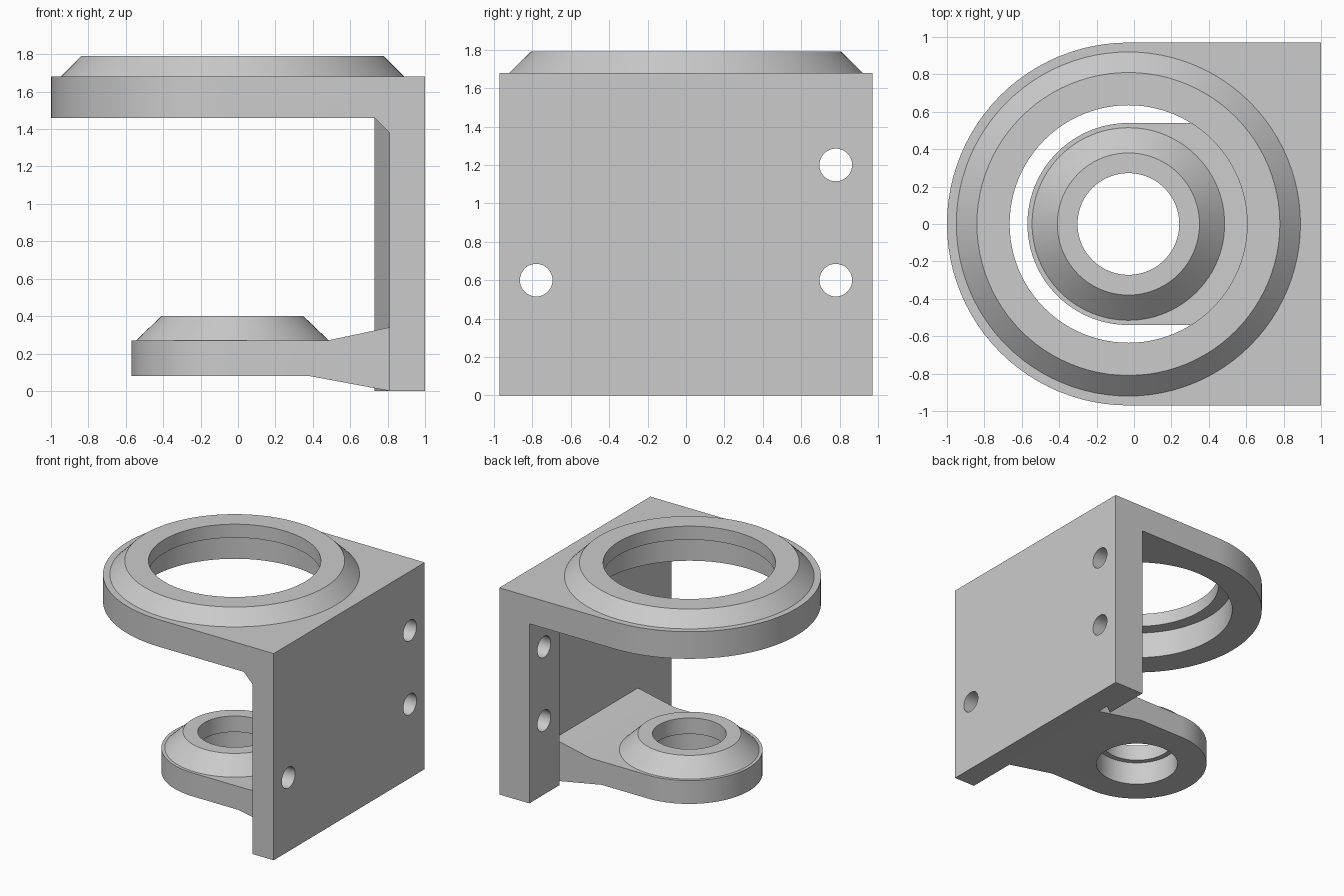
import bpy, bmesh, math
from mathutils import Vector

cube = bpy.data.objects.get("Cube")
if cube:
    bpy.data.objects.remove(cube, do_unlink=True)

grey = bpy.data.materials.new("plain grey")
grey.use_nodes = True
colour = (0.6, 0.6, 0.6, 1)
grey.diffuse_color = colour
grey.node_tree.nodes["Principled BSDF"].inputs["Base Color"].default_value = colour

CX = -0.03       # shared axis of both rings
WALL_X = 0.81    # inner face of the back wall
HALF = 0.97      # half width of the bracket
SEG = 96


def finish(bm, name):
    bmesh.ops.recalc_face_normals(bm, faces=bm.faces)
    mesh = bpy.data.meshes.new(name)
    bm.to_mesh(mesh)
    bm.free()
    mesh.materials.append(grey)
    ob = bpy.data.objects.new(name, mesh)
    bpy.context.collection.objects.link(ob)
    return ob


def prism(name, outline, lo, hi, axis="z"):
    """Extrude an outline: XY along z, or XZ along y."""
    bm = bmesh.new()
    place = (lambda a, b: (a, b, lo)) if axis == "z" else (lambda a, b: (a, lo, b))
    face = bm.faces.new([bm.verts.new(place(a, b)) for a, b in outline])
    out = bmesh.ops.extrude_face_region(bm, geom=[face])
    verts = [v for v in out["geom"] if isinstance(v, bmesh.types.BMVert)]
    step = Vector((0, 0, hi - lo)) if axis == "z" else Vector((0, hi - lo, 0))
    bmesh.ops.translate(bm, verts=verts, vec=step)
    return finish(bm, name)


def tongue(radius, end):
    """Half circle on the left, straight sides running to x = end."""
    arc = [math.pi / 2 + math.pi * i / (SEG // 2) for i in range(SEG // 2 + 1)]
    pts = [(CX + radius * math.cos(a), radius * math.sin(a)) for a in arc]
    return pts + [(end, -radius), (end, radius)]


def circle(radius):
    turn = [math.tau * i / SEG for i in range(SEG)]
    return [(CX + radius * math.cos(a), radius * math.sin(a)) for a in turn]


def lathe(name, profile):
    bm = bmesh.new()
    verts = [bm.verts.new((CX + r, 0, z)) for r, z in profile]
    edges = [bm.edges.new((v, verts[i - 1])) for i, v in enumerate(verts)]
    bmesh.ops.spin(bm, geom=verts + edges, cent=(CX, 0, 0), axis=(0, 0, 1),
                   angle=math.tau, steps=SEG, use_merge=True)
    bmesh.ops.remove_doubles(bm, verts=bm.verts, dist=0.0001)
    return finish(bm, name)


def select(ob):
    bpy.ops.object.select_all(action="DESELECT")
    ob.select_set(True)
    bpy.context.view_layer.objects.active = ob


def combine(ob, other, operation):
    select(ob)
    mod = ob.modifiers.new("combine", "BOOLEAN")
    mod.operation = operation
    mod.solver = "EXACT"
    mod.object = other
    bpy.ops.object.modifier_apply(modifier=mod.name)
    bpy.data.objects.remove(other, do_unlink=True)


# Top plate
bracket = prism("bracket", tongue(HALF, 1), 1.46, 1.68)

# Back wall with a thicker, undercut strip along one side
wall = prism("wall", [(1, -HALF), (1, HALF), (0.73, HALF), (0.73, 0.58),
                      (WALL_X, 0.64), (WALL_X, -HALF)], 0, 1.55)
combine(bracket, wall, "UNION")

# Sloped gusset under the plate
gusset = prism("gusset", [(0.73, 1.46), (WALL_X, 1.38), (0.9, 1.38),
                          (0.9, 1.5), (0.73, 1.5)], -HALF, 0.7, "y")
combine(bracket, gusset, "UNION")

# Lower arm: rounded in plan, thickening towards the wall
arm = prism("arm", tongue(0.54, 0.9), -0.1, 0.5)
side = prism("arm_side", [(-0.7, 0.08), (0.38, 0.08), (WALL_X, 0), (0.95, 0),
                          (0.95, 0.34), (WALL_X, 0.34), (0.48, 0.27),
                          (-0.7, 0.27)], -0.7, 0.7, "y")
combine(arm, side, "INTERSECT")
combine(bracket, arm, "UNION")

# Bores through the plate and the arm
combine(bracket, prism("plate_bore", circle(0.74), 1.3, 1.8), "DIFFERENCE")
combine(bracket, prism("arm_bore", circle(0.315), -0.1, 0.5), "DIFFERENCE")

# Three mounting holes
for y, z in ((0.78, 1.2), (0.78, 0.6), (-0.78, 0.6)):
    bpy.ops.mesh.primitive_cylinder_add(vertices=48, radius=0.085, depth=0.8,
                                        location=(0.9, y, z),
                                        rotation=(0, math.pi / 2, 0))
    combine(bracket, bpy.context.object, "DIFFERENCE")

# Conical collars on both rings
large = lathe("large_collar", [(0.635, 1.68), (0.92, 1.68), (0.81, 1.79), (0.635, 1.79)])
small = lathe("small_collar", [(0.272, 0.27), (0.515, 0.27), (0.38, 0.4), (0.272, 0.4)])

for ob in (bracket, large, small):
    select(ob)
    bpy.ops.object.shade_smooth_by_angle(angle=math.radians(25))
